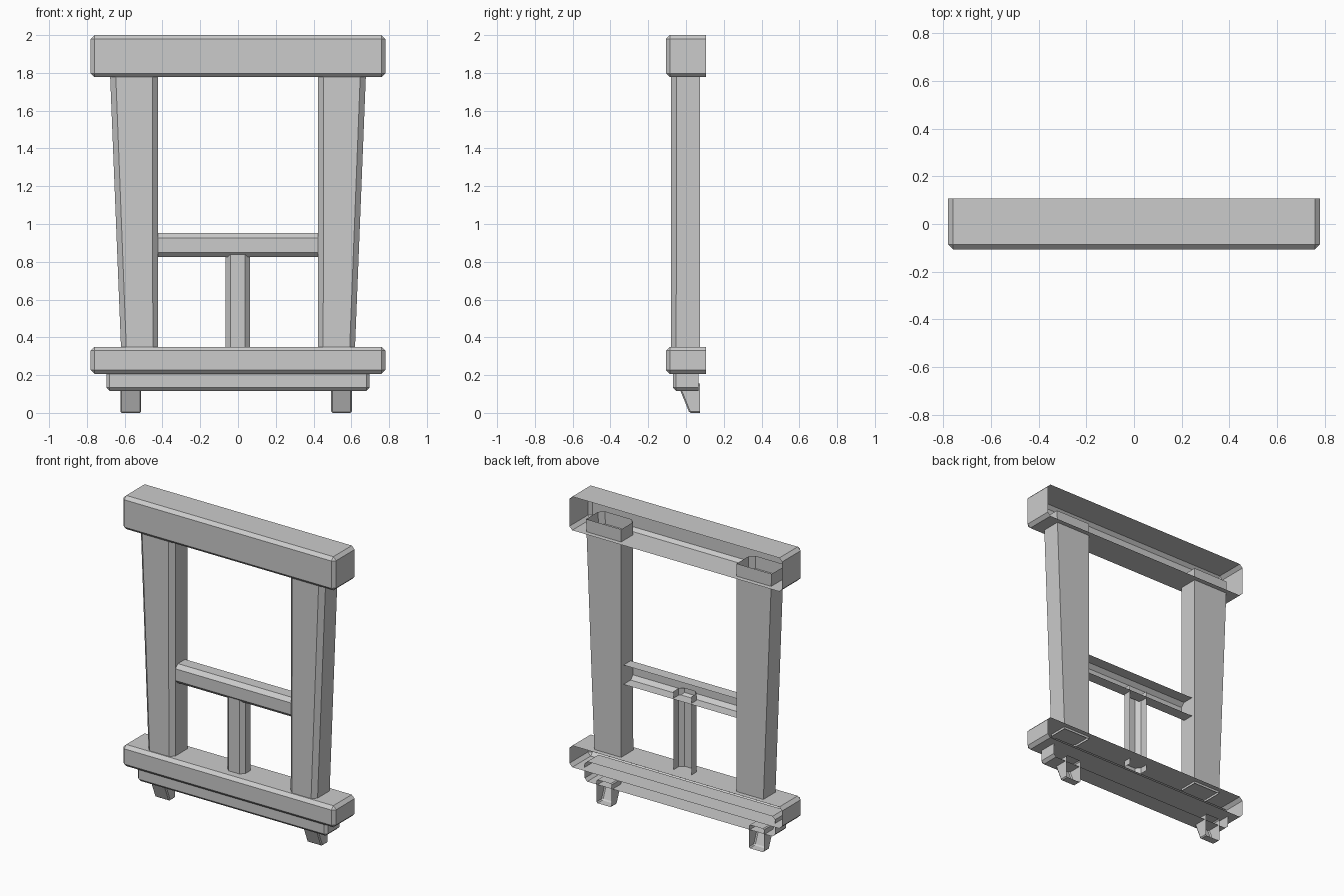
import bpy, bmesh

if "Cube" in bpy.data.objects:
    bpy.data.objects.remove(bpy.data.objects["Cube"])


def finish(bm, name):
    bmesh.ops.recalc_face_normals(bm, faces=bm.faces[:])
    me = bpy.data.meshes.new(name)
    bm.to_mesh(me)
    bm.free()
    ob = bpy.data.objects.new(name, me)
    bpy.context.collection.objects.link(ob)
    return ob


def bevel_open_back(bm, w):
    """Chamfer every edge off the back, then remove the back face."""
    back = max(bm.faces, key=lambda f: f.normal.y)
    edges = [e for e in bm.edges if e not in back.edges[:]]
    bmesh.ops.bevel(bm, geom=edges, offset=w, offset_type='OFFSET',
                    segments=1, profile=0.5, affect='EDGES')
    bm.normal_update()
    ymax = max(v.co.y for v in bm.verts)
    bmesh.ops.delete(bm, geom=[f for f in bm.faces
                               if all(v.co.y > ymax - 1e-4 for v in f.verts)],
                     context='FACES_ONLY')


def box_beam(name, x, y, z, w=0.021):
    bm = bmesh.new()
    bmesh.ops.create_cube(bm, size=1)
    for v in bm.verts:
        v.co = [r[0] if c < 0 else r[1] for c, r in zip(v.co, (x, y, z))]
    bm.normal_update()
    bevel_open_back(bm, w)
    return finish(bm, name)


def loft(name, ring_a, ring_b, closed):
    """Skin two matching rings, leaving the ends open."""
    bm = bmesh.new()
    a = [bm.verts.new(p) for p in ring_a]
    b = [bm.verts.new(p) for p in ring_b]
    n = len(a)
    for i in range(n if closed else n - 1):
        j = (i + 1) % n
        bm.faces.new((a[i], a[j], b[j], b[i]))
    return finish(bm, name)


def section(lo, hi, front, back, c):
    """Strip profile with two chamfered front corners, as (across, depth)."""
    return [(lo, back), (lo, front + c), (lo + c, front),
            (hi - c, front), (hi, front + c), (hi, back)]


# Horizontal beams: lintel, sill and apron under the sill
box_beam("lintel", (-0.78, 0.78), (-0.107, 0.107), (1.777, 2.0))
box_beam("sill", (-0.78, 0.78), (-0.107, 0.107), (0.207, 0.35))
box_beam("apron", (-0.697, 0.697), (-0.07, 0.065), (0.117, 0.25), 0.018)

# Tapered side posts, mirrored left and right
for side, s in (("left", -1), ("right", 1)):
    low = [(s * x, y, 0.335) for x, y in section(0.423, 0.619, -0.08, 0.075, 0.028)]
    top = [(s * x, y, 1.86) for x, y in section(0.423, 0.68, -0.08, 0.075, 0.03)]
    loft(side + "_post", low, top, True)

# Cross rail between the posts, open at the back
rail = section(0.824, 0.952, -0.05, 0.05, 0.025)
loft("cross_rail", [(-0.43, y, z) for z, y in rail],
     [(0.43, y, z) for z, y in rail], False)

# Short centre mullion below the rail
mull = section(-0.067, 0.064, -0.04, 0.04, 0.026)
loft("mullion", [(x, y, 0.31) for x, y in mull],
     [(x, y, 0.87) for x, y in mull], False)

# Wedge-shaped brackets under the apron
for side, cx in (("left", -0.568), ("right", 0.548)):
    bm = bmesh.new()
    prof = [(0.075, 0.0), (0.018, 0.0), (-0.045, 0.155), (0.075, 0.155)]
    f = bm.faces.new([bm.verts.new((cx - 0.055, y, z)) for y, z in prof])
    ext = bmesh.ops.extrude_face_region(bm, geom=[f])
    for v in ext["geom"]:
        if isinstance(v, bmesh.types.BMVert):
            v.co.x += 0.11
    bmesh.ops.recalc_face_normals(bm, faces=bm.faces[:])
    bevel_open_back(bm, 0.007)
    finish(bm, side + "_bracket")
